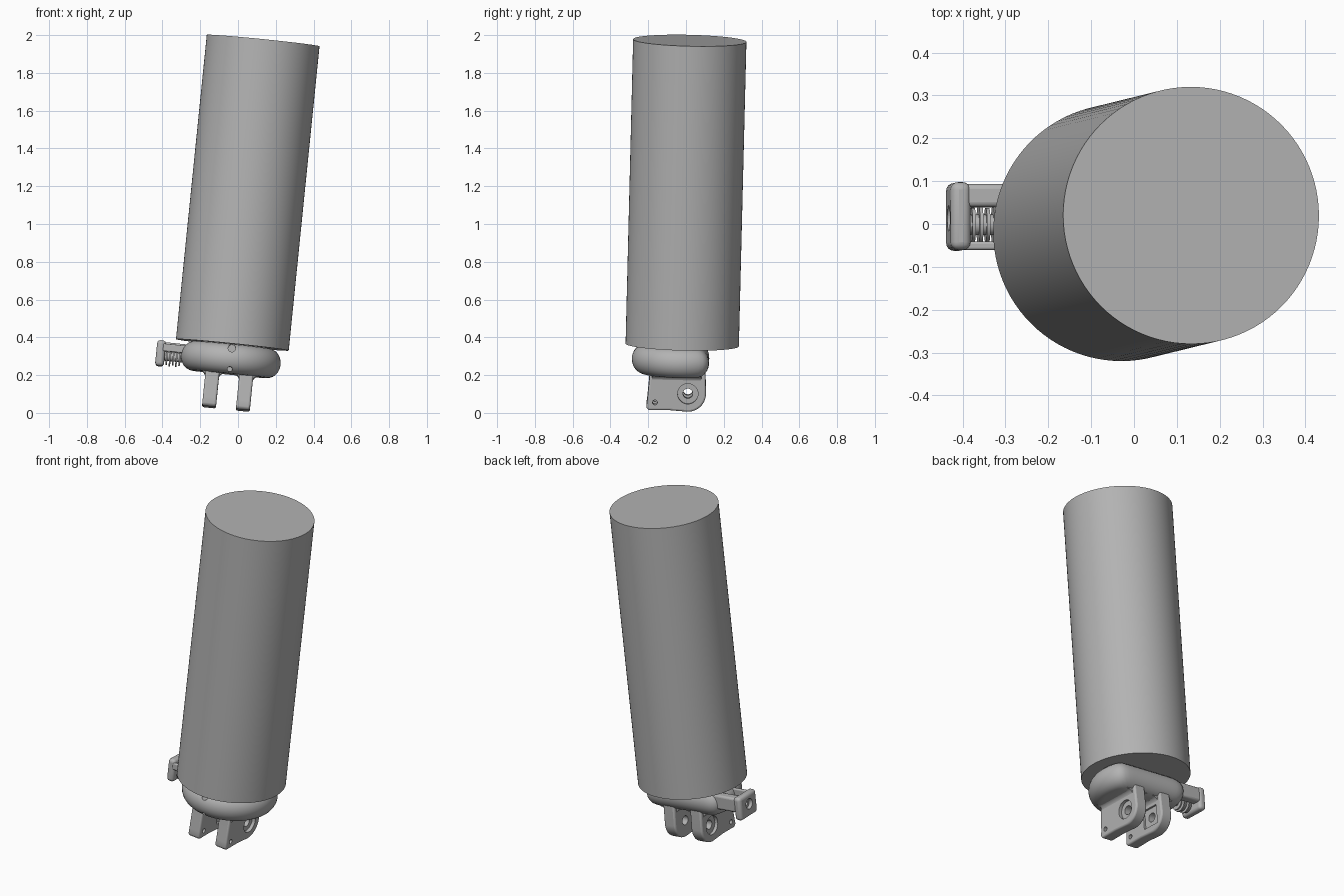
import bpy, bmesh, math
from mathutils import Vector, Matrix

if "Cube" in bpy.data.objects:
    bpy.data.objects.remove(bpy.data.objects["Cube"])

# Shared tilted frame: origin at the centre of the cylinder's lower face
AXIS = Vector((0.163, 0.04, 1.61)).normalized()
FRAME = (Matrix.Translation((-0.03, -0.02, 0.36))
         @ Vector((0, 0, 1)).rotation_difference(AXIS).to_matrix().to_4x4())

grey = bpy.data.materials.new("plain grey")
grey.diffuse_color = (0.45, 0.45, 0.45, 1)
grey.use_nodes = True
grey.node_tree.nodes["Principled BSDF"].inputs["Base Color"].default_value = grey.diffuse_color


def make(name, bm, bevel=0, segments=3):
    bmesh.ops.recalc_face_normals(bm, faces=bm.faces)
    me = bpy.data.meshes.new(name)
    bm.to_mesh(me)
    bm.free()
    ob = bpy.data.objects.new(name, me)
    ob.matrix_world = FRAME
    me.materials.append(grey)
    bpy.context.collection.objects.link(ob)
    if bevel:
        m = ob.modifiers.new("round", 'BEVEL')
        m.width, m.segments = bevel, segments
        m.limit_method, m.angle_limit = 'ANGLE', math.radians(40)
    return ob


def smooth(ob):
    bpy.ops.object.select_all(action='DESELECT')
    ob.select_set(True)
    bpy.context.view_layer.objects.active = ob
    bpy.ops.object.shade_smooth_by_angle(angle=math.radians(40))


def prism(points, a, b, along):
    """Extrude a 2D outline from a to b along 'x' (outline y,z) or 'y' (outline x,z)."""
    bm = bmesh.new()
    place = (lambda p, t: (t, p[0], p[1])) if along == 'x' else (lambda p, t: (p[0], t, p[1]))
    lo = [bm.verts.new(place(p, a)) for p in points]
    hi = [bm.verts.new(place(p, b)) for p in points]
    bm.faces.new(lo)
    bm.faces.new(hi)
    n = len(points)
    for i in range(n):
        bm.faces.new((lo[i], lo[(i + 1) % n], hi[(i + 1) % n], hi[i]))
    return bm


def arc(cx, cz, r, a0, a1, n):
    return [(cx + r * math.cos(math.radians(a0 + (a1 - a0) * i / n)),
             cz + r * math.sin(math.radians(a0 + (a1 - a0) * i / n))) for i in range(n + 1)]


def disc(cx, cz, r, a, b, along='x', n=32):
    return prism(arc(cx, cz, r, 0, 360, n)[:-1], a, b, along)


def box(x0, x1, y0, y1, z0, z1):
    return prism([(y0, z0), (y1, z0), (y1, z1), (y0, z1)], x0, x1, 'x')


def cut(ob, *tools):
    for bm in tools:
        c = make("cutter", bm)
        c.hide_render = True
        c.hide_set(True)
        m = ob.modifiers.new("cut", 'BOOLEAN')
        m.operation, m.object, m.solver = 'DIFFERENCE', c, 'EXACT'


# Main cylinder
bm = bmesh.new()
bmesh.ops.create_cone(bm, cap_ends=True, segments=96, radius1=0.3, radius2=0.3, depth=1.62,
                      matrix=Matrix.Translation((0, 0, 0.81)))
smooth(make("main_cylinder", bm))

# Rounded base: a disc flattened at the back with a full round rim
bm = bmesh.new()
rings, N = [], 72
for k in range(13):
    t = math.pi * k / 12
    inset = 0.07 * (1 - math.sin(t))
    ra, rb = 0.265 - inset, 0.145 - inset
    ring = []
    for i in range(N):
        th = 2 * math.pi * i / N
        s = max(math.sin(th), 0)
        r = (ra ** -14 + (s / rb) ** 14) ** (-1 / 14)
        ring.append(bm.verts.new((r * math.cos(th), r * math.sin(th),
                                  -0.0785 + 0.0785 * math.cos(t))))
    rings.append(ring)
for p, q in zip(rings, rings[1:]):
    for i in range(N):
        bm.faces.new((p[i], p[(i + 1) % N], q[(i + 1) % N], q[i]))
bm.faces.new(rings[0])
bm.faces.new(rings[-1])
base = make("rounded_base", bm)
cut(base, disc(0, -0.024, 0.02, -0.4, -0.21, 'y', 20),
    disc(0, -0.135, 0.013, -0.4, -0.2, 'y', 20))
smooth(base)

# Two mounting lugs with counterbored pivot holes and small pin holes
PY, PZ = 0.036, -0.247
outline = ([(-0.165, -0.11), (-0.178, -0.29)] + arc(-0.16, -0.318, 0.022, 190, 265, 5)
           + [(-0.06, -0.337)] + arc(PY, PZ, 0.096, 270, 360, 14) + [(0.125, -0.11)])
for side, word in ((-1, "left"), (1, "right")):
    cx = side * 0.09
    lug = make(word + "_lug", prism(outline, cx - 0.037, cx + 0.037, 'x'), 0.01)
    outer = cx + side * 0.037
    cut(lug, disc(PY, PZ, 0.026, cx - 0.1, cx + 0.1),
        disc(PY, PZ, 0.054, *sorted((outer - side * 0.02, outer + side * 0.05))),
        disc(-0.137, -0.297, 0.013, cx - 0.1, cx + 0.1, 'x', 16))
    if side < 0:  # shallow square pocket on the inner face
        cut(lug, box(cx + 0.025, cx + 0.08, PY - 0.055, PY + 0.055, PZ - 0.055, PZ + 0.055))
    smooth(lug)
    # Concave flare joining the lug to the base
    R = 0.034
    half = arc(0.035 + R, -0.152 - R, R, 90, 180, 7)
    prof = ([(cx + x, z) for x, z in half] + [(cx - x, z) for x, z in reversed(half)]
            + [(cx - 0.069, -0.13), (cx + 0.069, -0.13)])
    smooth(make(word + "_lug_flare", prism(prof, -0.155, 0.105, 'y')))

# Side bracket: end plate with a hole, two bars, a rod and thin washers
plate = make("bracket_end_plate", box(-0.397, -0.35, -0.04, 0.118, -0.15, -0.014), 0.018, 4)
cut(plate, disc(0.035, -0.075, 0.03, -0.5, -0.375), disc(0.035, -0.075, 0.014, -0.5, -0.3))
smooth(plate)
smooth(make("bracket_rear_bar", box(-0.365, -0.2, 0.06, 0.114, -0.105, -0.02), 0.012))
smooth(make("bracket_front_bar", box(-0.365, -0.2, -0.04, -0.02, -0.07, -0.03), 0.006))
smooth(make("bracket_rod", disc(0.02, -0.095, 0.024, -0.36, -0.22)))
for i in range(5):
    x = -0.342 + 0.017 * i
    smooth(make(f"bracket_washer_{i + 1}", disc(0.02, -0.1, 0.046 if i % 2 else 0.04, x, x + 0.008)))
